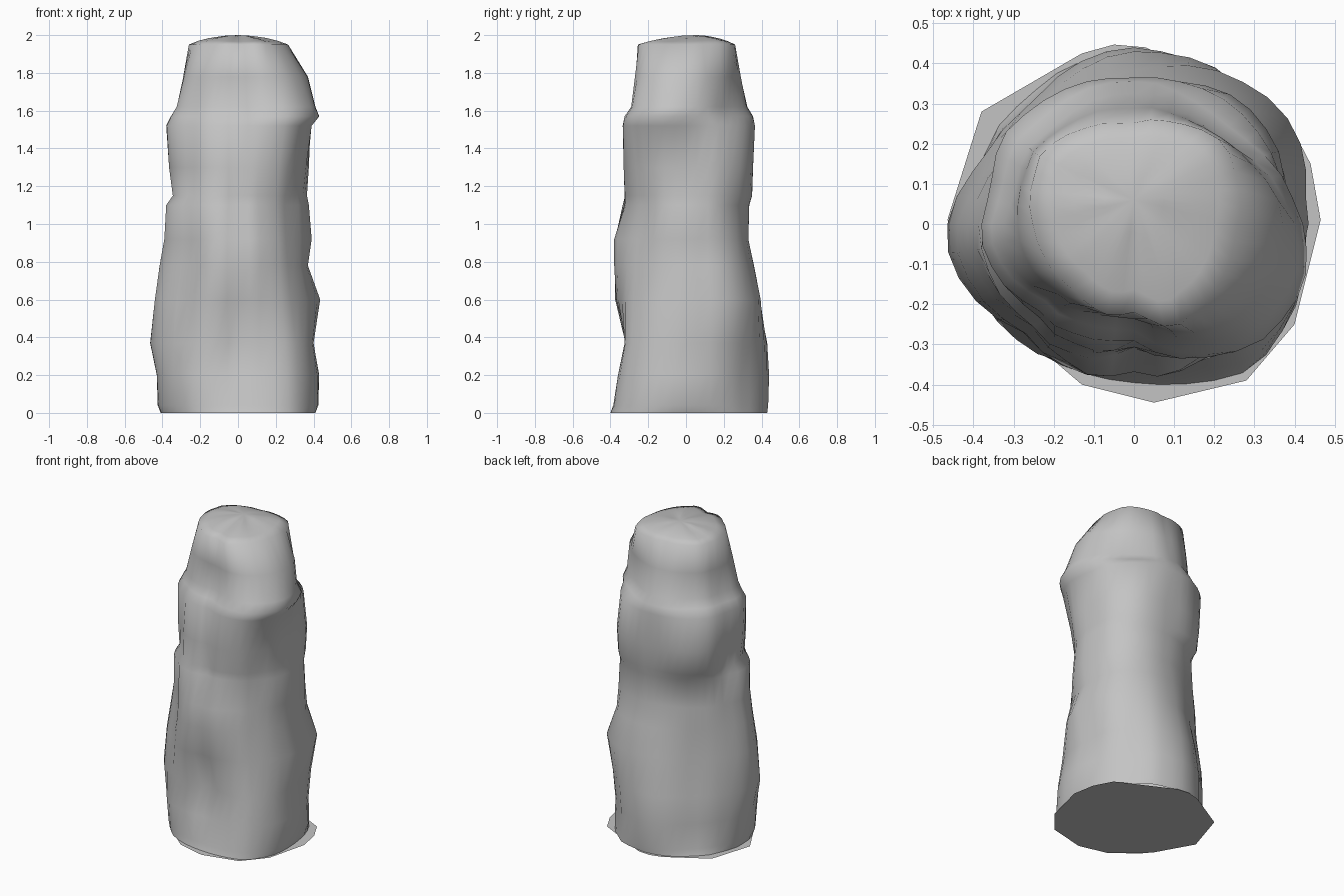
import bpy, bmesh, math
from mathutils import Vector, noise

if "Cube" in bpy.data.objects:
    bpy.data.objects.remove(bpy.data.objects["Cube"])

SIDES = 40

stone = bpy.data.materials.new("warm grey stone")
stone.diffuse_color = (0.55, 0.55, 0.55, 1)
stone.use_nodes = True
stone.node_tree.nodes["Principled BSDF"].inputs["Base Color"].default_value = stone.diffuse_color

# Pillar levels: z, then radius towards right, back-right, back, back-left,
# left, front-left, front, front-right
LEVELS = [
    (0.00, .41, .42, .43, .415, .41, .40, .40, .465),
    (0.04, .425, .415, .435, .40, .425, .405, .385, .46),
    (0.20, .43, .41, .44, .395, .43, .415, .36, .445),
    (0.37, .40, .425, .43, .375, .465, .41, .325, .42),
    (0.60, .435, .46, .395, .345, .44, .395, .375, .38),
    (0.78, .37, .405, .36, .34, .415, .37, .38, .36),
    (0.92, .39, .39, .33, .335, .39, .365, .38, .35),
    (1.10, .375, .385, .335, .33, .38, .375, .335, .34),
    (1.15, .365, .40, .35, .37, .345, .345, .325, .345),
    (1.30, .375, .41, .355, .38, .365, .345, .33, .37),
    (1.52, .39, .39, .365, .385, .38, .345, .335, .435),
    (1.57, .43, .345, .355, .35, .355, .325, .325, .465),
    (1.62, .41, .31, .325, .315, .325, .31, .29, .435),
    (1.78, .37, .31, .29, .305, .29, .27, .27, .365),
    (1.95, .265, .31, .26, .295, .26, .22, .255, .265),
]


def bump(angle, centre, width):
    d = (angle - centre + math.pi) % (2 * math.pi) - math.pi
    return math.exp(-(d / width) ** 2)


def smooth_radius(radii, a):
    """Periodic smooth curve through the eight radii."""
    t = a / (math.pi / 4)
    k = int(t)
    f = t - k
    p0, p1, p2, p3 = (radii[(k + n) % 8] for n in (-1, 0, 1, 2))
    return p1 + 0.5 * f * (p2 - p0 + f * (2 * p0 - 5 * p1 + 4 * p2 - p3
                                          + f * (3 * (p1 - p2) + p3 - p0)))


def ring_points(z, *radii):
    """Uneven outline with vertical flutes, fitted to the side extents."""
    pts = []
    for i in range(SIDES):
        a = 2 * math.pi * i / SIDES
        c, s = math.cos(a), math.sin(a)
        r = smooth_radius(radii, a)
        # broken stone
        r += 0.012 * noise.noise(Vector((c * 3, s * 3, z * 0.9 + 3)))
        # grooves: front, front-left and the two sides
        if 0.3 < z < 1.7:
            r -= 0.03 * bump(a, -1.62, 0.17)
            r -= 0.015 * bump(a, -2.35, 0.15)
            r -= 0.015 * bump(a, 0.15, 0.15)
            r -= 0.015 * bump(a, 2.9, 0.15)
        if z > 1.7:
            r -= 0.05 * (z - 1.7) / 0.25 * bump(a, -1.57, 0.26)
        pts.append([r * c, r * s, z])
    for k, hi, lo in ((0, radii[0], -radii[4]), (1, radii[2], -radii[6])):
        mn, mx = min(p[k] for p in pts), max(p[k] for p in pts)
        for p in pts:
            p[k] *= hi / mx if p[k] > 0 else lo / mn
    return pts


def add_object(name, bm):
    me = bpy.data.meshes.new(name)
    bm.to_mesh(me)
    bm.free()
    me.materials.append(stone)
    ob = bpy.data.objects.new(name, me)
    bpy.context.collection.objects.link(ob)
    return ob


# Rock pillar body
bm = bmesh.new()
rings = [ring_points(*lv) for lv in LEVELS]
# Shallow, uneven top with a low hump
rim = rings[-1]
for f, h in ((0.80, 1.968), (0.58, 1.982), (0.28, 1.994)):
    rings.append([[p[0] * f, p[1] * f + 0.06 * (1 - f),
                   h + 0.006 * noise.noise(Vector((p[0] * 7, p[1] * 7, f)))]
                  for p in rim])
verts = [[bm.verts.new(p) for p in ring] for ring in rings]
for a, b in zip(verts, verts[1:]):
    for i in range(SIDES):
        j = (i + 1) % SIDES
        bm.faces.new((a[i], a[j], b[j], b[i]))
peak = bm.verts.new((0, 0.06, 2.0))
for i in range(SIDES):
    bm.faces.new((verts[-1][i], verts[-1][(i + 1) % SIDES], peak))
pillar = add_object("rock_pillar", bm)
bpy.context.view_layer.objects.active = pillar
pillar.select_set(True)
bpy.ops.object.shade_smooth_by_angle(angle=math.radians(85))

# Flat broken footing, seen from below
OUTLINE = [(-.465, .01), (-.38, .28), (-.13, .425), (-.05, .447), (.03, .44),
           (.20, .355), (.38, .265), (.44, .15), (.465, .01), (.40, -.25),
           (.28, -.39), (.05, -.445), (-.13, -.40), (-.33, -.23)]
bm = bmesh.new()
bm.faces.new([bm.verts.new((x, y, 0)) for x, y in OUTLINE])
add_object("footing", bm)
